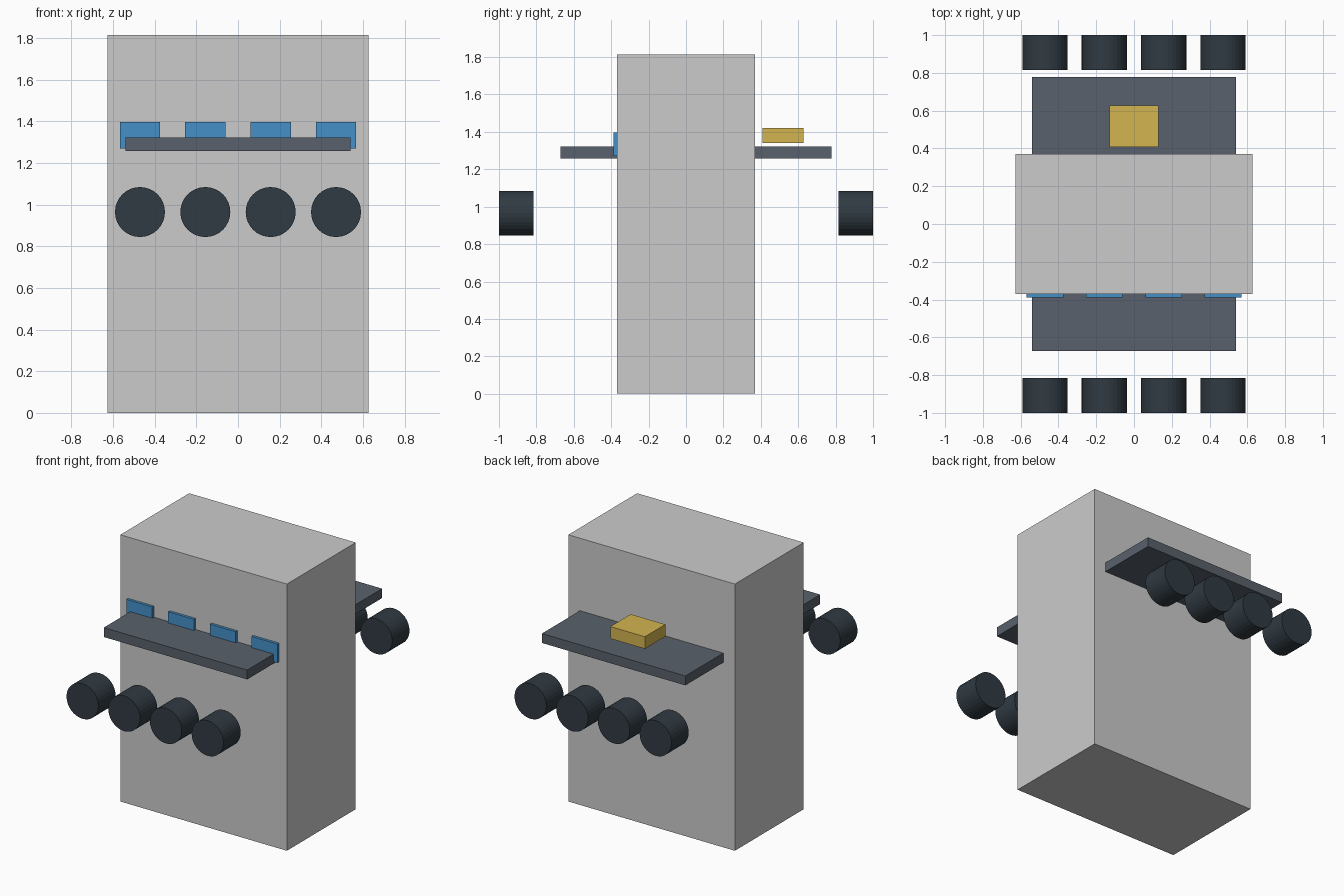
import bpy
import math

if "Cube" in bpy.data.objects:
    bpy.data.objects.remove(bpy.data.objects["Cube"])


def material(name, rgb):
    m = bpy.data.materials.new(name)
    m.diffuse_color = (*rgb, 1)
    m.use_nodes = True
    m.node_tree.nodes["Principled BSDF"].inputs["Base Color"].default_value = m.diffuse_color
    return m


slate = material("slate", (0.10, 0.12, 0.15))
charcoal = material("charcoal", (0.03, 0.043, 0.055))
blue = material("blue", (0.06, 0.28, 0.58))
yellow = material("yellow", (0.65, 0.46, 0.08))


def box(name, x, y, z, mat=None):
    """Box from (min, max) ranges on each axis."""
    bpy.ops.mesh.primitive_cube_add(size=1, location=[sum(r) / 2 for r in (x, y, z)])
    ob = bpy.context.object
    ob.name = name
    ob.scale = [r[1] - r[0] for r in (x, y, z)]
    bpy.ops.object.transform_apply(location=False, rotation=False, scale=True)
    if mat:
        ob.data.materials.append(mat)
    return ob


def stool(name, x, y):
    bpy.ops.mesh.primitive_cylinder_add(vertices=32, radius=0.12, depth=0.185,
                                        location=(x, y, 0.965),
                                        rotation=(math.pi / 2, 0, 0))
    ob = bpy.context.object
    ob.name = name
    ob.data.materials.append(charcoal)


# Main cabinet
W, D = 0.627, 0.37
box("cabinet", (-W, W), (-D, D), (0, 1.815))

# Shelves on the front and the deeper back
box("front_shelf", (-0.54, 0.54), (-0.672, -D), (1.258, 1.322), slate)
box("back_shelf", (-0.54, 0.54), (D, 0.778), (1.258, 1.322), slate)

# Block hovering just above the back shelf
box("back_block", (-0.13, 0.13), (0.408, 0.628), (1.34, 1.422), yellow)

# Four front panels, and a row of round drums on each side
for i in range(4):
    x = (i - 1.5) * 0.314
    box(f"front_panel_{i + 1}", (x - 0.097, x + 0.097), (-0.388, -D), (1.27, 1.398), blue)
    for side, s in (("front", -1), ("back", 1)):
        stool(f"{side}_drum_{i + 1}", x, s * 0.9075)
